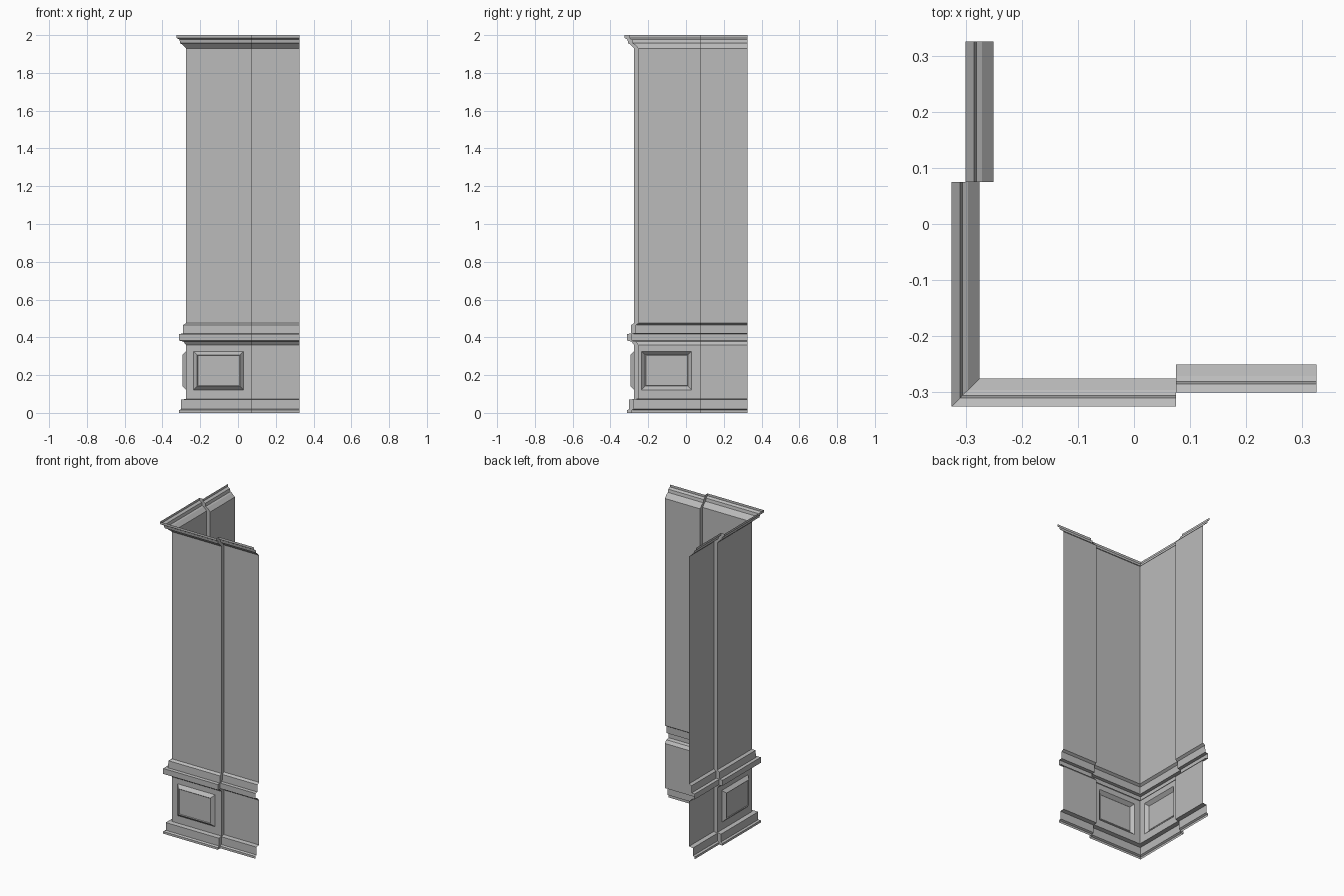
import bpy
import bmesh

cube = bpy.data.objects.get("Cube")
if cube:
    bpy.data.objects.remove(cube, do_unlink=True)

grey = bpy.data.materials.new("plain grey")
grey.use_nodes = True
COLOUR = (0.5, 0.5, 0.5, 1)
grey.diffuse_color = COLOUR
grey.node_tree.nodes["Principled BSDF"].inputs["Base Color"].default_value = COLOUR

# Plan of one wing from the corner to its recessed end: along, depth
WALL, RECESS, JOG, END = -0.275, -0.25, 0.075, 0.325
PANEL = (-0.235, 0.03)
half = [(PANEL[0], WALL), (PANEL[1], WALL), (JOG, WALL), (JOG, RECESS), (END, RECESS)]

# Path points with their outward directions, mirrored across the diagonal
path = [((d, a), (-1, 0)) for a, d in reversed(half)]
path.append(((WALL, WALL), (-1, -1)))
path += [((a, d), (0, -1)) for a, d in half]


def sweep(name, profile, panels=False):
    """Sweep an open (projection, height) profile along the path."""
    bm = bmesh.new()
    cols = [[bm.verts.new((p[0] + n[0] * d, p[1] + n[1] * d, z)) for d, z in profile]
            for p, n in path]
    raised = []
    for i in range(len(cols) - 1):
        a, b = cols[i], cols[i + 1]
        for j in range(len(profile) - 1):
            face = bm.faces.new((a[j], b[j], b[j + 1], a[j + 1]))
            along = {path[i][0], path[i + 1][0]}
            for swap in (False, True):
                ends = {(WALL, s) if swap else (s, WALL) for s in PANEL}
                if panels and j == 1 and along == ends:
                    raised.append(face)
    bm.normal_update()
    # Raised panels: bevelled border, then a shallow sunk field
    if raised:
        bmesh.ops.inset_individual(bm, faces=raised, thickness=0.027, depth=0.02)
        bmesh.ops.inset_individual(bm, faces=raised, thickness=0.005, depth=-0.004)
    mesh = bpy.data.meshes.new(name)
    bm.to_mesh(mesh)
    bm.free()
    mesh.materials.append(grey)
    obj = bpy.data.objects.new(name, mesh)
    bpy.context.collection.objects.link(obj)
    return obj


# Stepped skirting at the floor
sweep("base_moulding", [(0.037, 0), (0.037, 0.014), (0.026, 0.02), (0.026, 0.07), (0, 0.074)])
# Lower wall with one raised panel on each side of the corner
sweep("panelled_lower_wall", [(0, 0.074), (0, 0.122), (0, 0.326), (0, 0.36)], panels=True)
# Waist-height rail
sweep("chair_rail", [(0, 0.36), (0.015, 0.378), (0.037, 0.383), (0.037, 0.418),
                     (0.017, 0.42), (0.015, 0.465), (0, 0.475)])
# Plain tall wall
sweep("upper_wall", [(0, 0.475), (0, 1.93)])
# Flared cornice
sweep("cornice", [(0, 1.93), (0.021, 1.952), (0.031, 1.957), (0.035, 1.976),
                  (0.05, 1.985), (0.05, 2.0)])
